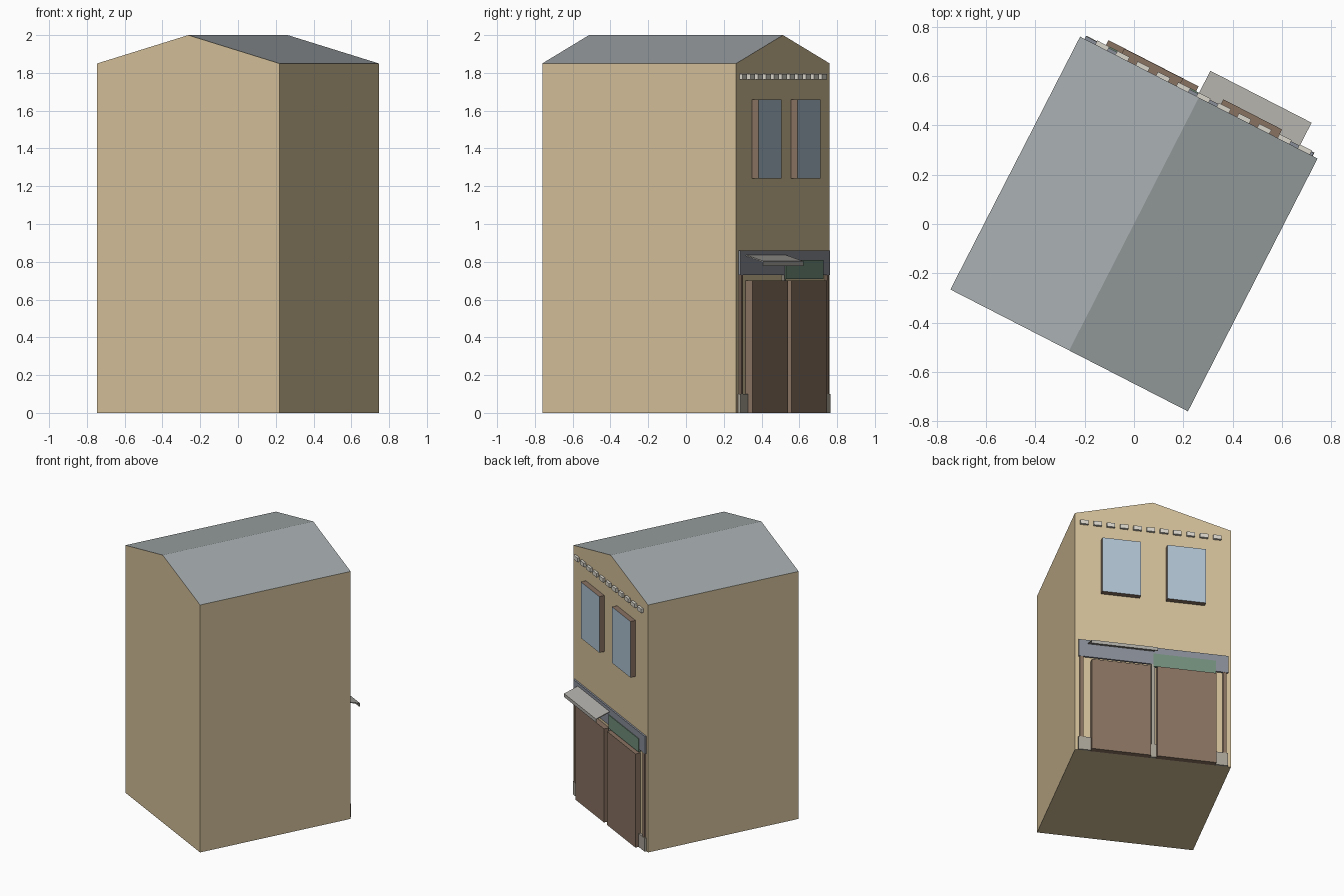
import bpy, math
from mathutils import Matrix

if "Cube" in bpy.data.objects:
    bpy.data.objects.remove(bpy.data.objects["Cube"])

ROT = Matrix.Rotation(math.atan2(-0.495, 0.965), 4, 'Z')   # whole house is turned
W, F = 0.542, 0.577                                        # half width, half depth


def material(name, rgb):
    m = bpy.data.materials.new(name)
    m.diffuse_color = (*rgb, 1)
    m.use_nodes = True
    m.node_tree.nodes["Principled BSDF"].inputs["Base Color"].default_value = m.diffuse_color
    return m


WALL = material("wall_tan", (0.66, 0.53, 0.32))
ROOF = material("roof_grey", (0.36, 0.39, 0.40))
WOOD = material("wood_brown", (0.25, 0.17, 0.12))
GLASS = material("glass_blue", (0.43, 0.54, 0.64))
SLATE = material("fascia_slate", (0.25, 0.27, 0.31))
GREEN = material("panel_green", (0.17, 0.28, 0.20))
STONE = material("stone", (0.40, 0.37, 0.31))
PALE = material("pale_stone", (0.70, 0.67, 0.60))
CANVAS = material("awning_grey", (0.42, 0.41, 0.38))


def make(name, verts, faces, mats, indices=None):
    me = bpy.data.meshes.new(name)
    me.from_pydata(verts, [], faces)
    for m in mats:
        me.materials.append(m)
    if indices:
        for p, i in zip(me.polygons, indices):
            p.material_index = i
    me.transform(ROT)
    ob = bpy.data.objects.new(name, me)
    bpy.context.collection.objects.link(ob)
    return ob


def box(name, x0, x1, z0, z1, depth, mat, front=None):
    """Box standing out of the facade, optionally with another front colour."""
    y0, y1 = F, F + depth
    v = [(x, y, z) for z in (z0, z1) for x, y in ((x0, y0), (x1, y0), (x1, y1), (x0, y1))]
    f = [(2, 3, 7, 6), (0, 3, 2, 1), (4, 5, 6, 7), (0, 1, 5, 4), (1, 2, 6, 5), (3, 0, 4, 7)]
    return make(name, v, f, [mat, front or mat], [1, 0, 0, 0, 0, 0])


def prism(name, profile, axis, a, b, mats, indices=None):
    """Extrude a closed profile along local x (0) or y (1)."""
    n = len(profile)
    v = [((t, p, z) if axis == 0 else (p, t, z)) for t in (a, b) for p, z in profile]
    f = [(i, (i + 1) % n, (i + 1) % n + n, i + n) for i in range(n)]
    f += [tuple(range(n))[::-1], tuple(range(n, 2 * n))]
    if axis == 1:
        f = [q[::-1] for q in f]
    return make(name, v, f, mats, indices)


# House body with flush gable roof
prism("house_body", [(-W, 0), (W, 0), (W, 1.85), (0, 2.0), (-W, 1.85)], 1, -F, F,
      [WALL, ROOF], [0, 0, 1, 1, 0, 0, 0])

# Cornice blocks
for i in range(11):
    x = -0.445 + i * 0.0924
    box(f"cornice_block_{i + 1}", x - 0.028, x + 0.028, 1.765, 1.795, 0.018, PALE)

# Mirrored facade parts: windows, doors, side posts and their bases
for side, s in (("left", 1), ("right", -1)):
    for name, a, b, z0, z1, d, mat, front in (
            ("window", 0.092, 0.36, 1.24, 1.66, 0.039, WOOD, GLASS),
            ("door", 0.022, 0.433, 0, 0.70, 0.04, WOOD, None),
            ("post", 0.485, 0.51, 0.1, 0.73, 0.012, WOOD, None),
            ("post_base", 0.435, 0.52, 0, 0.10, 0.015, STONE, None)):
        lo, hi = sorted((a * s, b * s))
        box(f"{side}_{name}", lo, hi, z0, z1, d, mat, front)

# Middle post between the doors
box("middle_post", -0.012, 0.012, 0.1, 0.73, 0.012, STONE)
box("middle_post_base", -0.02, 0.02, 0, 0.10, 0.018, STONE)

# Fascia board and blank green panel
box("fascia", -0.522, 0.518, 0.73, 0.86, 0.013, SLATE)
box("green_panel", -0.436, 0.0, 0.71, 0.81, 0.018, GREEN)

# Sloping awning with front lip
prism("awning", [(F, 0.84), (F, 0.834), (F + 0.112, 0.798), (F + 0.112, 0.778),
                 (F + 0.118, 0.778), (F + 0.118, 0.803)], 0, -0.008, 0.454, [CANVAS])
